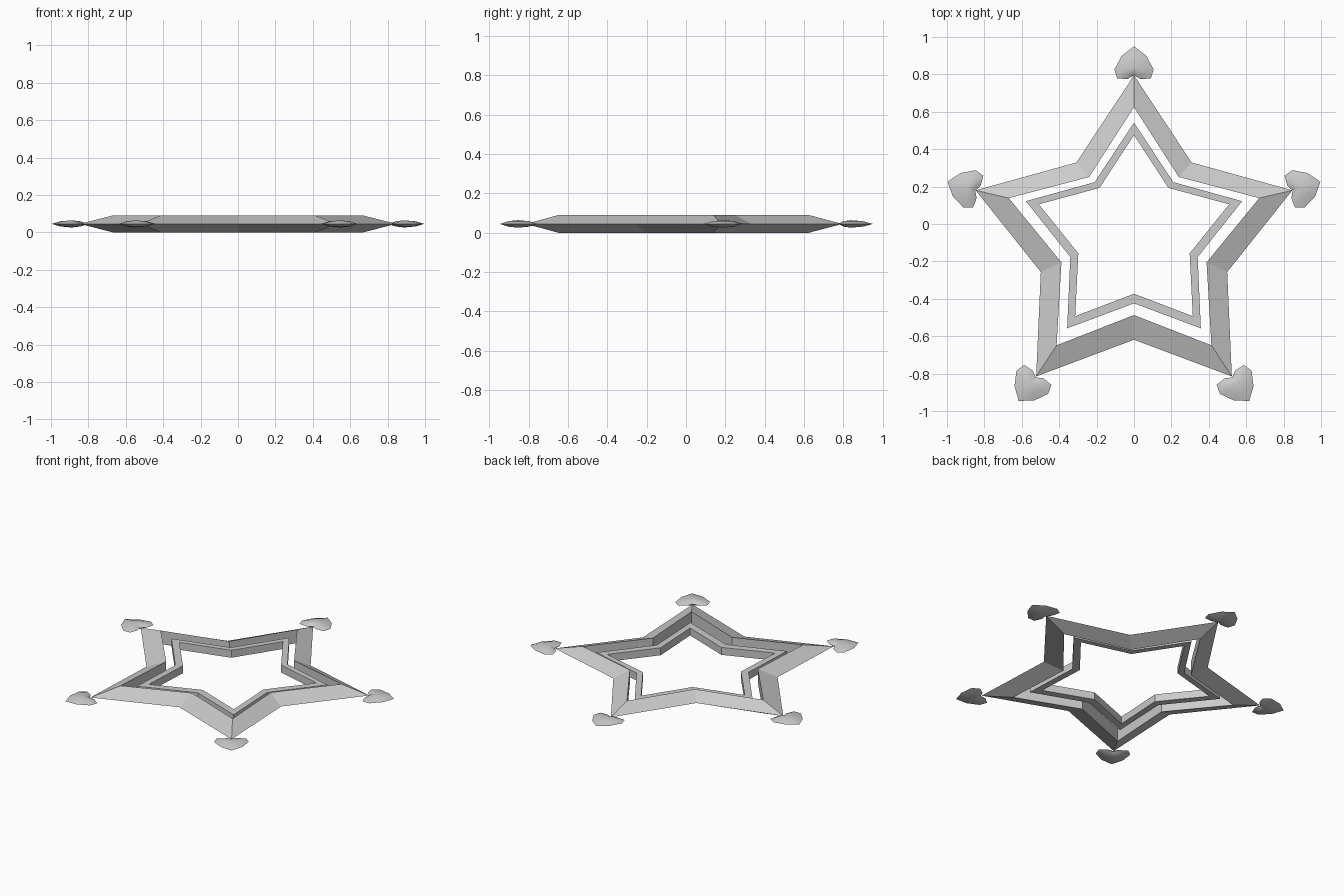
import bpy, bmesh
from math import sin, cos, pi

if "Cube" in bpy.data.objects:
    bpy.data.objects.remove(bpy.data.objects["Cube"])

MID = 0.045  # height of the symmetry plane


def star_loop(bm, tip, valley, cy, z):
    """Ten vertices of a five-pointed star, first tip towards +y."""
    loop = []
    for i in range(10):
        r = valley if i % 2 else tip
        a = pi / 2 - i * pi / 5
        loop.append(bm.verts.new((r * cos(a), cy + r * sin(a), z)))
    return loop


def bridge(bm, a, b):
    n = len(a)
    for i in range(n):
        j = (i + 1) % n
        bm.faces.new((a[i], a[j], b[j], b[i]))


def finish(bm, name, smooth=False):
    bmesh.ops.recalc_face_normals(bm, faces=bm.faces)
    me = bpy.data.meshes.new(name)
    bm.to_mesh(me)
    bm.free()
    ob = bpy.data.objects.new(name, me)
    bpy.context.collection.objects.link(ob)
    if smooth:
        bpy.ops.object.select_all(action='DESELECT')
        ob.select_set(True)
        bpy.context.view_layer.objects.active = ob
        bpy.ops.object.shade_smooth_by_angle(angle=pi / 5)
    return ob


def star_frame(name, section):
    """Sweep a closed section of (tip, valley, centre y, z) around the star."""
    bm = bmesh.new()
    loops = [star_loop(bm, *s) for s in section]
    for k in range(len(loops)):
        bridge(bm, loops[k], loops[(k + 1) % len(loops)])
    return finish(bm, name)


# Outer star: triangular section, sharp outside edge, upright inner wall
star_frame("outer_star", [(0.89, 0.524, -0.095, MID),
                          (0.704, 0.408, -0.079, 0.09),
                          (0.704, 0.408, -0.079, 0.0)])

# Inner star: thin flat-topped band
star_frame("inner_star", [(0.608, 0.358, -0.066, 0.067),
                          (0.535, 0.313, -0.06, 0.067),
                          (0.535, 0.313, -0.06, 0.017),
                          (0.608, 0.358, -0.066, 0.017)])

# Heart on each tip: lens-shaped, (sideways, outward) half outline
HALF = [(0, 1.048), (0.065, 0.998), (0.105, 0.925),
        (0.09, 0.876), (0.035, 0.873), (0, 0.893)]
OUTLINE = HALF + [(-x, y) for x, y in HALF[-2:0:-1]]
CENTRE = 0.935


def heart(name, angle):
    bm = bmesh.new()

    def vert(x, y, z):
        return bm.verts.new((y * cos(angle) + x * sin(angle),
                             y * sin(angle) - x * cos(angle) - 0.098, z))

    rim = [vert(x, y, MID) for x, y in OUTLINE]
    for side in (1, -1):
        ring = [vert(x * 0.55, CENTRE + (y - CENTRE) * 0.55, MID + side * 0.014)
                for x, y in OUTLINE]
        top = vert(0, CENTRE, MID + side * 0.019)
        bridge(bm, rim, ring)
        for i in range(len(ring)):
            bm.faces.new((ring[i], ring[(i + 1) % len(ring)], top))
    finish(bm, name, smooth=True)


for k in range(5):
    heart(f"heart_{k + 1}", pi / 2 + k * 2 * pi / 5)
